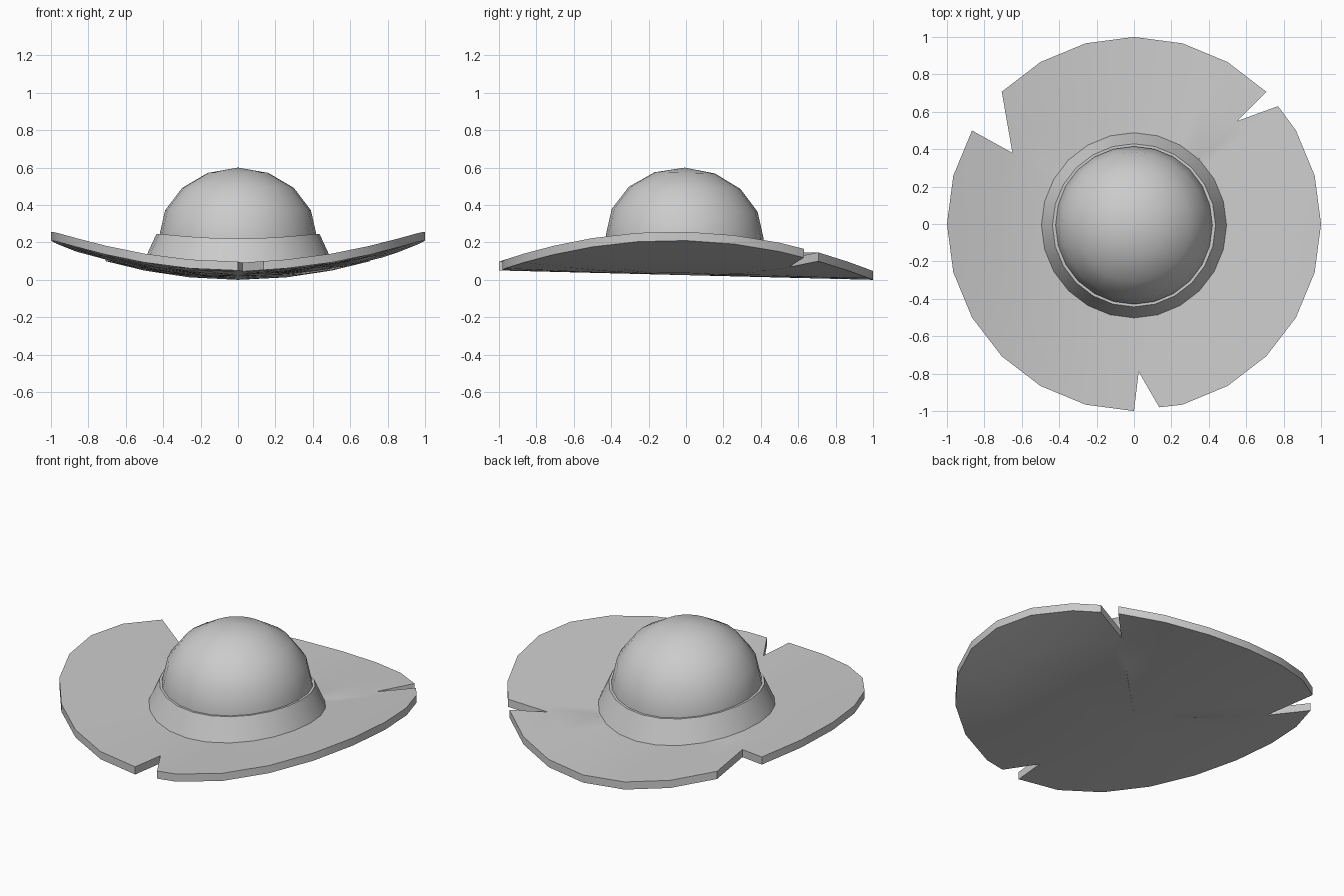
import bpy, bmesh, math

if "Cube" in bpy.data.objects:
    bpy.data.objects.remove(bpy.data.objects["Cube"])

SEG = 24


def bend(x, y):
    # Underside of the brim: sides curl up, whole hat leans slightly back
    return 0.025 - 0.025 * y + 0.185 * x * x


def finish(name, bm, angle):
    bmesh.ops.recalc_face_normals(bm, faces=bm.faces)
    mesh = bpy.data.meshes.new(name)
    bm.to_mesh(mesh)
    bm.free()
    obj = bpy.data.objects.new(name, mesh)
    bpy.context.collection.objects.link(obj)
    bpy.ops.object.select_all(action='DESELECT')
    obj.select_set(True)
    bpy.context.view_layer.objects.active = obj
    bpy.ops.object.shade_smooth_by_angle(angle=math.radians(angle))
    return obj


def bridge(bm, a, b):
    n = len(a)
    for i in range(n):
        j = (i + 1) % n
        bm.faces.new((a[i], a[j], b[j], b[i]))


def circle(r, steps=SEG):
    return [(r * math.cos(math.tau * i / steps), r * math.sin(math.tau * i / steps))
            for i in range(steps)]


# Brim: curved round plate with three torn notches in its outline
outline = []
for i, p in enumerate(circle(1)):
    if i == 3:
        outline += [(0.77, 0.63), (0.553, 0.551), p]
    elif i == 10:
        outline += [(-0.65, 0.38), p]
    elif i == 18:
        outline += [p, (0.025, -0.79), (0.135, -0.98)]
    else:
        outline.append(p)

bm = bmesh.new()
rims = []
for lift in (0.0, 0.047):
    centre = bm.verts.new((0, 0, bend(0, 0) + lift))
    previous = None
    for s in (0.25, 0.5, 0.75, 1.0):
        ring = [bm.verts.new((x * s, y * s, bend(x * s, y * s) + lift)) for x, y in outline]
        if previous:
            bridge(bm, previous, ring)
        else:
            for i in range(len(ring)):
                bm.faces.new((centre, ring[i], ring[(i + 1) % len(ring)]))
        previous = ring
    rims.append(previous)
bridge(bm, *rims)
finish("brim", bm, 22)

# Hat band: flared skirt that follows the bend of the brim
bm = bmesh.new()
previous = None
for r, h in ((0.498, 0.04), (0.436, 0.185), (0.41, 0.185)):
    ring = [bm.verts.new((x, y - 0.007, bend(x, y) + h)) for x, y in circle(r)]
    if previous:
        bridge(bm, previous, ring)
    previous = ring
finish("hat_band", bm, 40)

# Crown: half ellipsoid dome
bm = bmesh.new()
previous = None
for k in range(4, 0, -1):
    a = math.radians(22.5 * k)
    r = 0.422 * math.sin(a)
    z = 0.23 + 0.37 * math.cos(a)
    ring = [bm.verts.new((x, y - 0.007, z - 0.02 * y)) for x, y in circle(r)]
    if previous:
        bridge(bm, previous, ring)
    else:
        foot = [bm.verts.new((x, y - 0.007, 0.12 - 0.02 * y)) for x, y in circle(0.422)]
        bridge(bm, foot, ring)
    previous = ring
tip = bm.verts.new((0, -0.007, 0.6))
for i in range(SEG):
    bm.faces.new((tip, previous[i], previous[(i + 1) % SEG]))
finish("crown", bm, 40)
